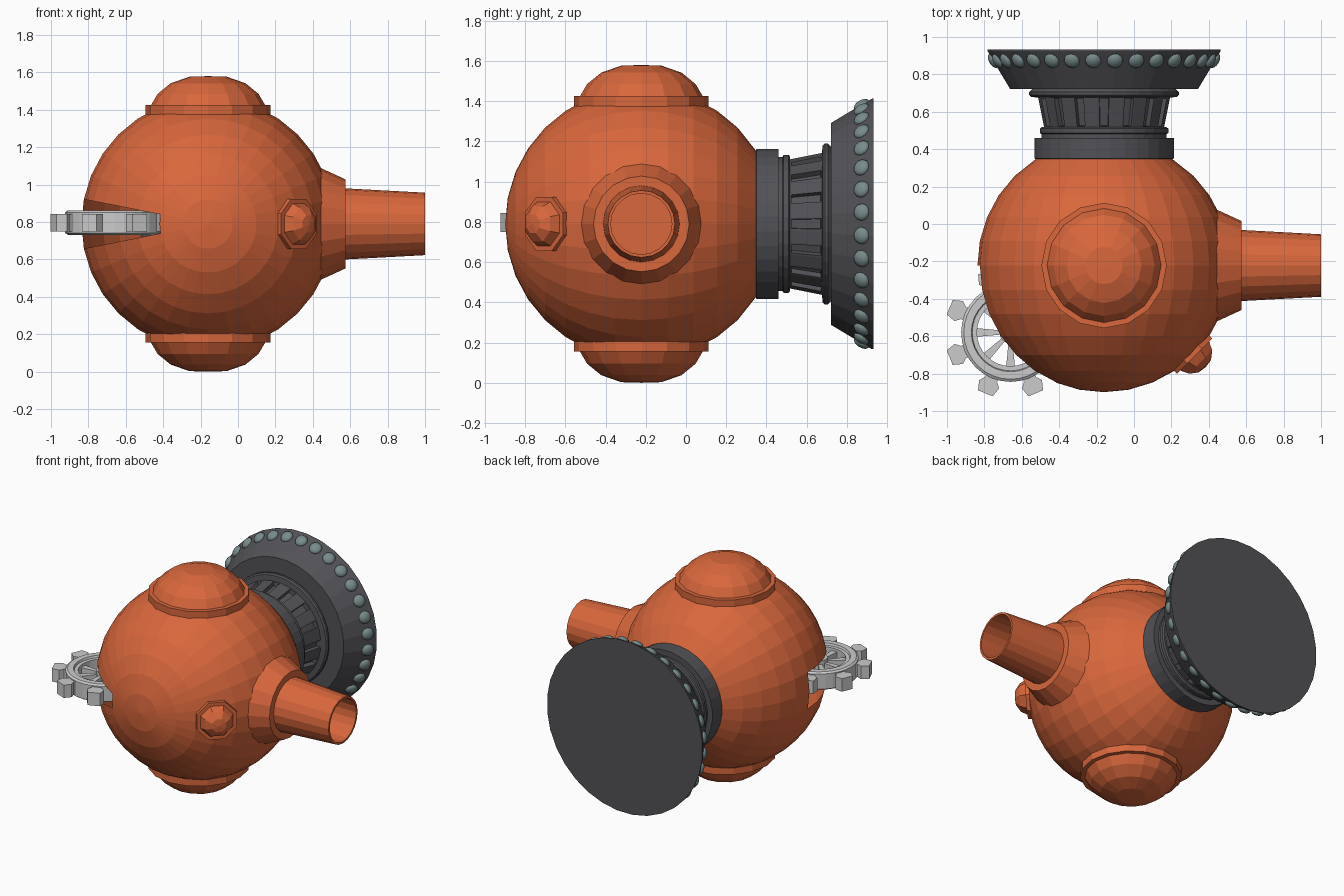
import bpy, bmesh, math
from mathutils import Vector, Matrix

if "Cube" in bpy.data.objects:
    bpy.data.objects.remove(bpy.data.objects["Cube"])

CENTRE = Vector((-0.16, -0.222, 0.79))
R = 0.677


def material(name, rgb):
    m = bpy.data.materials.new(name)
    m.diffuse_color = (*rgb, 1)
    m.use_nodes = True
    m.node_tree.nodes["Principled BSDF"].inputs["Base Color"].default_value = m.diffuse_color
    return m


ORANGE = material("orange_paint", (0.69, 0.135, 0.045))
DARK = material("dark_metal", (0.085, 0.085, 0.095))
TEAL = material("stud_metal", (0.19, 0.26, 0.26))


def finish(name, bm, mat=None):
    bmesh.ops.remove_doubles(bm, verts=bm.verts, dist=1e-5)
    bmesh.ops.recalc_face_normals(bm, faces=bm.faces)
    mesh = bpy.data.meshes.new(name)
    bm.to_mesh(mesh)
    bm.free()
    ob = bpy.data.objects.new(name, mesh)
    bpy.context.collection.objects.link(ob)
    if mat:
        mesh.materials.append(mat)
    return ob


def lathe(profile, segs, axis, origin=CENTRE, half=False, closed=False):
    """Revolve (radius, distance along axis) points around an axis."""
    bm = bmesh.new()
    rot = Vector(axis).to_track_quat('Z', 'Y')
    off = 0.5 if half else 0
    rings = []
    for r, h in profile:
        angles = [2 * math.pi * (i + off) / segs for i in range(segs)]
        rings.append([bm.verts.new(origin + rot @ Vector((r * math.cos(a), r * math.sin(a), h)))
                      for a in angles])
    pairs = list(zip(rings, rings[1:]))
    if closed:
        pairs.append((rings[-1], rings[0]))
    for a, b in pairs:
        for i in range(segs):
            j = (i + 1) % segs
            bm.faces.new((a[i], a[j], b[j], b[i]))
    bmesh.ops.remove_doubles(bm, verts=bm.verts, dist=1e-5)
    bmesh.ops.dissolve_degenerate(bm, edges=bm.edges, dist=1e-6)
    bmesh.ops.recalc_face_normals(bm, faces=bm.faces)
    return bm


def prism(bm, outline, z0, z1, mat4):
    low = [bm.verts.new(mat4 @ Vector((x, y, z0))) for x, y in outline]
    top = [bm.verts.new(mat4 @ Vector((x, y, z1))) for x, y in outline]
    bm.faces.new(low[::-1])
    bm.faces.new(top)
    for i in range(len(low)):
        j = (i + 1) % len(low)
        bm.faces.new((low[i], low[j], top[j], top[i]))


# Spherical body, pole facing front, open at the back and with a slot for the gear
step = math.pi / 16
arc = [(R * math.sin(i * step), R * math.cos(i * step)) for i in range(14)]
arc.append((0.36, -0.573))
bm = lathe(arc[:13] + arc[14:], 32, (0, -1, 0))
slot = []
for f in bm.faces:
    d = f.calc_center_median() - CENTRE
    polar = math.degrees(math.acos(max(-1, min(1, -d.y / d.length))))
    if d.x < 0 and abs(d.z) < abs(d.x) * math.tan(step) and 22.5 < polar < 90:
        slot.append(f)
bmesh.ops.delete(bm, geom=slot, context='FACES')
finish("body_sphere", bm, ORANGE)

# Domed caps above and below
cap = [(0.335, 0.57), (0.335, 0.635), (0.305, 0.635), (0.27, 0.695),
       (0.2, 0.752), (0.1, 0.787), (0, 0.79)]
for name, z in (("top_cap", 1), ("bottom_cap", -1)):
    finish(name, lathe(cap, 16, (0, 0, z)), ORANGE)

# Side nozzle with flared base and open bore
nozzle = [(0.30, 0.60), (0.238, 0.735), (0.19, 0.735), (0.167, 1.16),
          (0.152, 1.16), (0.165, 0.735), (0, 0.735)]
finish("side_nozzle", lathe(nozzle, 20, (1, 0, 0)), ORANGE)

# Octagonal button at the front right
button = [(0.145, 0.635), (0.145, 0.685), (0.118, 0.685), (0.095, 0.73),
          (0.05, 0.762), (0, 0.768)]
finish("front_button", lathe(button, 8, (1, -1, 0), half=True), ORANGE)

# Rear collar and beads
BACK = Vector((CENTRE.x, 0, CENTRE.z))
collar = [(0.355, 0.345), (0.375, 0.35), (0.375, 0.46), (0.335, 0.46), (0.335, 0.48),
          (0.345, 0.486), (0.345, 0.51), (0.335, 0.518), (0.3, 0.518)]
finish("rear_collar", lathe(collar, 32, (0, 1, 0), BACK, half=True), DARK)

# Flared neck with a ring of recessed vents
neck = [(0.322, 0.515), (0.329, 0.6), (0.355, 0.68)]
bm = lathe([neck[0], neck[2]], 32, (0, 1, 0), BACK, half=True)
vents = []
for f in bm.faces:
    c = f.calc_center_median() - BACK
    k = round(math.atan2(c.x, c.z) / step)
    if k % 2 == 0:
        vents.append(f)
bmesh.ops.inset_individual(bm, faces=vents, thickness=0.012, depth=0)
vents = bmesh.ops.inset_individual(bm, faces=vents, thickness=0.003, depth=0) and vents
for f in vents:
    c = f.calc_center_median() - BACK
    inward = Vector((-c.x, 0, -c.z)).normalized() * 0.03
    bmesh.ops.translate(bm, verts=f.verts, vec=inward)
finish("vented_neck", bm, DARK)

# Large rear dish
dish = [(0.35, 0.675), (0.392, 0.68), (0.402, 0.69), (0.402, 0.705), (0.385, 0.722),
        (0.505, 0.722), (0.612, 0.9), (0.626, 0.925), (0.626, 0.932), (0, 0.932)]
finish("rear_dish", lathe(dish, 32, (0, 1, 0), BACK, half=True), DARK)

# Studs around the dish rim
bm = bmesh.new()
for i in range(32):
    a = (i + 0.5) * step
    out = Vector((math.cos(a) * 0.86, -0.51, math.sin(a) * 0.86))
    pos = BACK + Vector((0.594 * math.cos(a), 0.873, 0.594 * math.sin(a)))
    m = Matrix.Translation(pos) @ out.to_track_quat('Z', 'Y').to_matrix().to_4x4() \
        @ Matrix.Diagonal((0.043, 0.043, 0.024, 1))
    bmesh.ops.create_uvsphere(bm, u_segments=12, v_segments=8, radius=1, matrix=m)
studs = finish("rim_studs", bm, TEAL)
studs.data.shade_smooth()

# Gear wheel: rim, hub, teeth and spokes
HUB = Vector((-0.66, -0.58, 0.797))
rim = [(0.18, -0.05), (0.18, 0.05), (0.205, 0.05), (0.21, 0.065), (0.25, 0.065),
       (0.264, 0.055), (0.264, -0.055), (0.25, -0.065), (0.21, -0.065), (0.205, -0.05)]
finish("gear_rim", lathe(rim, 32, (0, 0, 1), HUB, closed=True))
finish("gear_hub", lathe([(0, -0.055), (0.06, -0.055), (0.06, 0.055), (0, 0.055)], 16, (0, 0, 1), HUB))
tooth = [(0.25, -0.035), (0.272, -0.035), (0.3, -0.058), (0.352, -0.042),
         (0.352, 0.042), (0.3, 0.058), (0.272, 0.035), (0.25, 0.035)]
spoke = [(0.04, -0.01), (0.19, -0.024), (0.19, 0.024), (0.04, 0.01)]
for name, outline, h, turn in (("gear_teeth", tooth, 0.047, 0.5), ("gear_spokes", spoke, 0.03, 0)):
    bm = bmesh.new()
    for i in range(8):
        m = Matrix.Translation(HUB) @ Matrix.Rotation((i + turn) * math.pi / 4, 4, 'Z')
        prism(bm, outline, -h, h, m)
    finish(name, bm)
